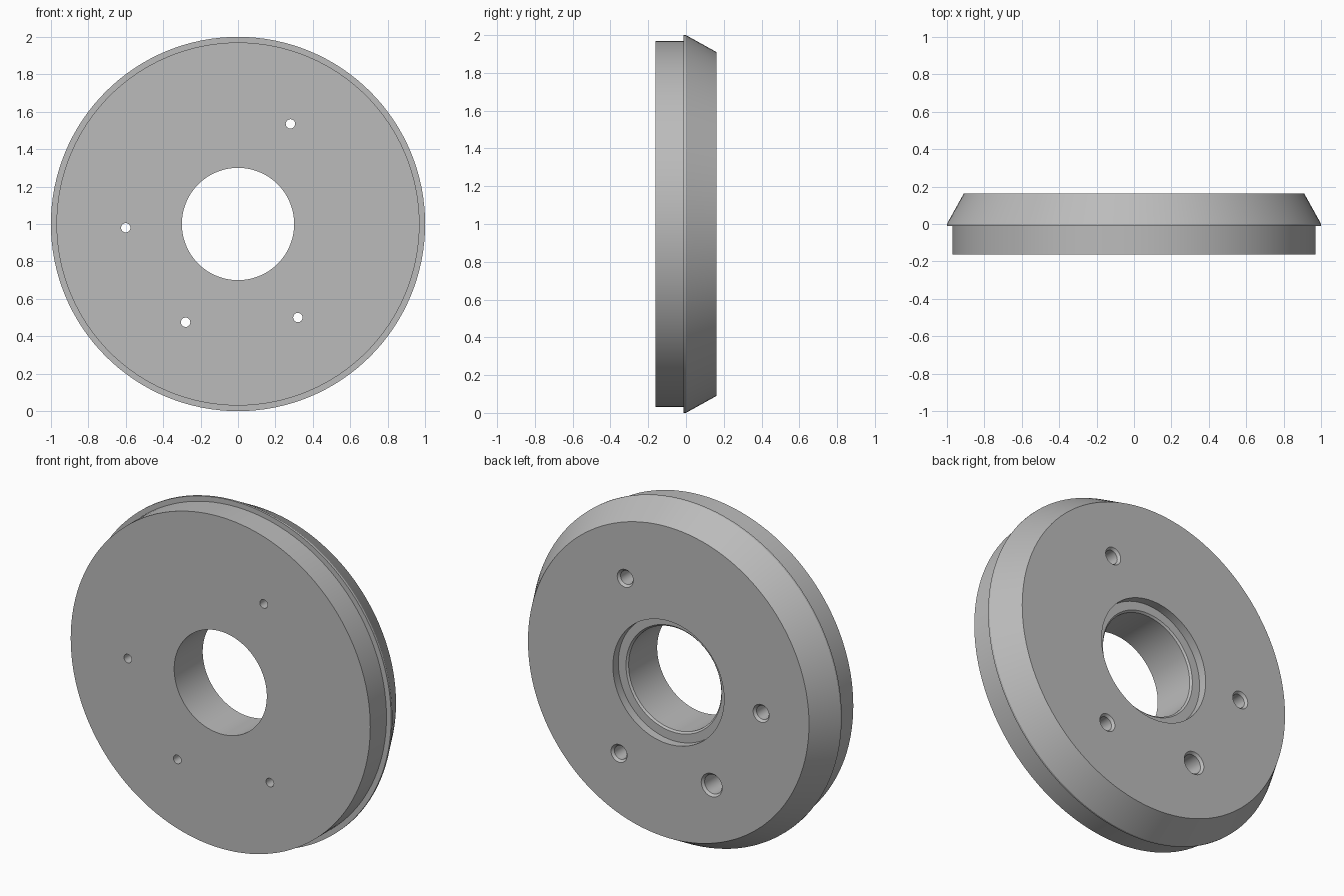
import bpy, bmesh, math
from mathutils import Matrix, Vector

cube = bpy.data.objects.get("Cube")
if cube:
    bpy.data.objects.remove(cube, do_unlink=True)

grey = bpy.data.materials.new("plain grey")
grey.use_nodes = True
grey.diffuse_color = (0.5, 0.5, 0.5, 1)
grey.node_tree.nodes["Principled BSDF"].inputs["Base Color"].default_value = (0.5, 0.5, 0.5, 1)


def lathe(name, profile, x=0, z=1, steps=32):
    """Closed solid turned about the y axis from (radius, y) points."""
    bm = bmesh.new()
    verts = [bm.verts.new((r, y, 0)) for r, y in profile]
    edges = [bm.edges.new((a, b)) for a, b in zip(verts, verts[1:] + verts[:1])]
    bmesh.ops.spin(bm, geom=verts + edges, cent=(0, 0, 0), axis=(0, 1, 0),
                   angle=math.tau, steps=steps, use_merge=True)
    bmesh.ops.remove_doubles(bm, verts=bm.verts, dist=1e-5)
    bmesh.ops.dissolve_degenerate(bm, edges=bm.edges, dist=1e-6)
    bmesh.ops.recalc_face_normals(bm, faces=bm.faces)
    bmesh.ops.transform(bm, matrix=Matrix.Translation(Vector((x, 0, z))), verts=bm.verts)
    mesh = bpy.data.meshes.new(name)
    bm.to_mesh(mesh)
    bm.free()
    mesh.materials.append(grey)
    obj = bpy.data.objects.new(name, mesh)
    bpy.context.collection.objects.link(obj)
    return obj


# Bevelled disc with a thin flange, centre bore and recessed seat at the back
FRONT, BACK = -0.162, 0.162
disc = lathe("bevelled_disc", [
    (0.30, FRONT), (0.97, FRONT), (0.97, -0.012), (1.0, -0.012), (1.0, 0.0),
    (0.91, BACK), (0.36, BACK), (0.36, 0.112), (0.31, 0.112), (0.30, 0.102),
], steps=128)

# Screw holes: narrow at the front, wide and chamfered at the back
holes = [(0.28, 1.535, 0.04), (-0.60, 0.98, 0.04), (0.32, 0.50, 0.04), (-0.28, 0.475, 0.056)]
for i, (x, z, wide) in enumerate(holes):
    cutter = lathe(f"screw_hole_cutter_{i + 1}", [
        (0, -0.3), (0.025, -0.3), (0.025, -0.06), (wide, -0.06), (wide, BACK - 0.014),
        (wide + 0.012, BACK), (wide + 0.012, 0.3), (0, 0.3),
    ], x, z)
    cutter.hide_render = True
    cutter.hide_set(True)
    mod = disc.modifiers.new(f"screw_hole_{i + 1}", 'BOOLEAN')
    mod.operation = 'DIFFERENCE'
    mod.solver = 'EXACT'
    mod.object = cutter

# Apply the cuts, drop the cutters and smooth the turned surfaces
bpy.context.view_layer.objects.active = disc
disc.select_set(True)
for mod in list(disc.modifiers):
    cutter = mod.object
    bpy.ops.object.modifier_apply(modifier=mod.name)
    bpy.data.objects.remove(cutter, do_unlink=True)
bpy.ops.object.shade_smooth_by_angle(angle=math.radians(25))
